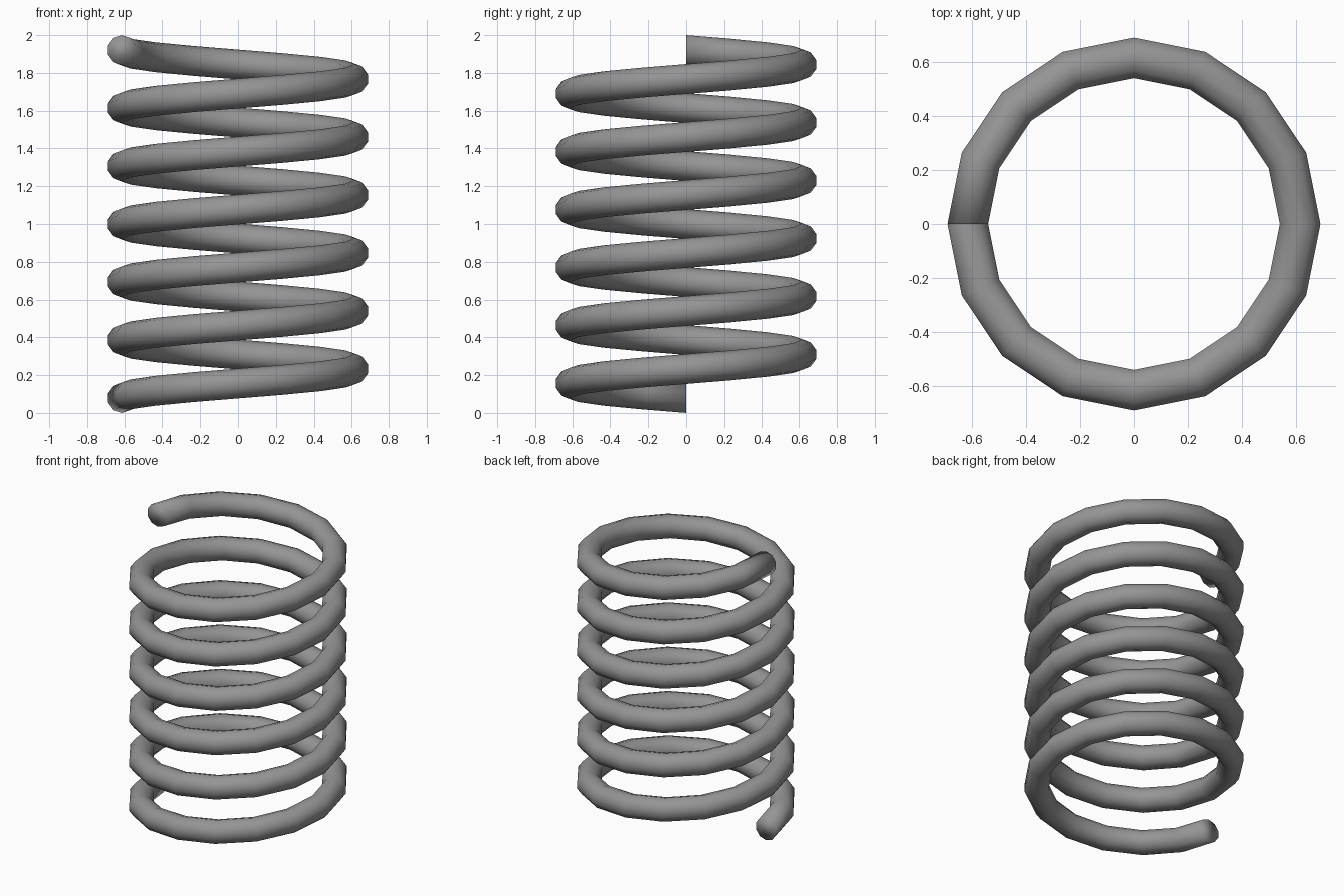
import bpy
import bmesh
from math import pi
from mathutils import Matrix

cube = bpy.data.objects.get("Cube")
if cube:
    bpy.data.objects.remove(cube, do_unlink=True)

COIL_RADIUS = 0.615
WIRE_RADIUS = 0.079
TURNS = 6
STEPS_PER_TURN = 16
HEIGHT = 2.0

# Grey metal
grey = bpy.data.materials.new("grey_metal")
grey.use_nodes = True
colour = (0.3, 0.3, 0.3, 1)
grey.diffuse_color = colour
grey.node_tree.nodes["Principled BSDF"].inputs["Base Color"].default_value = colour

# Ten-sided upright wire section at the lower end of the coil
bm = bmesh.new()
placement = Matrix.Translation((-COIL_RADIUS, 0, WIRE_RADIUS)) @ Matrix.Rotation(pi / 2, 4, 'X')
bmesh.ops.create_circle(bm, segments=10, radius=WIRE_RADIUS, matrix=placement)

# Sweep the section upwards around the axis
steps = TURNS * STEPS_PER_TURN
rise = (HEIGHT - 2 * WIRE_RADIUS) / steps
bmesh.ops.spin(bm, geom=bm.verts[:] + bm.edges[:], cent=(0, 0, 0), axis=(0, 0, 1),
               dvec=(0, 0, rise), angle=TURNS * 2 * pi, steps=steps)

# Close both wire ends
bmesh.ops.holes_fill(bm, edges=[e for e in bm.edges if e.is_boundary], sides=0)
bmesh.ops.recalc_face_normals(bm, faces=bm.faces[:])
for face in bm.faces:
    face.smooth = True

mesh = bpy.data.meshes.new("coil_spring")
bm.to_mesh(mesh)
bm.free()
mesh.materials.append(grey)
spring = bpy.data.objects.new("coil_spring", mesh)
bpy.context.collection.objects.link(spring)
